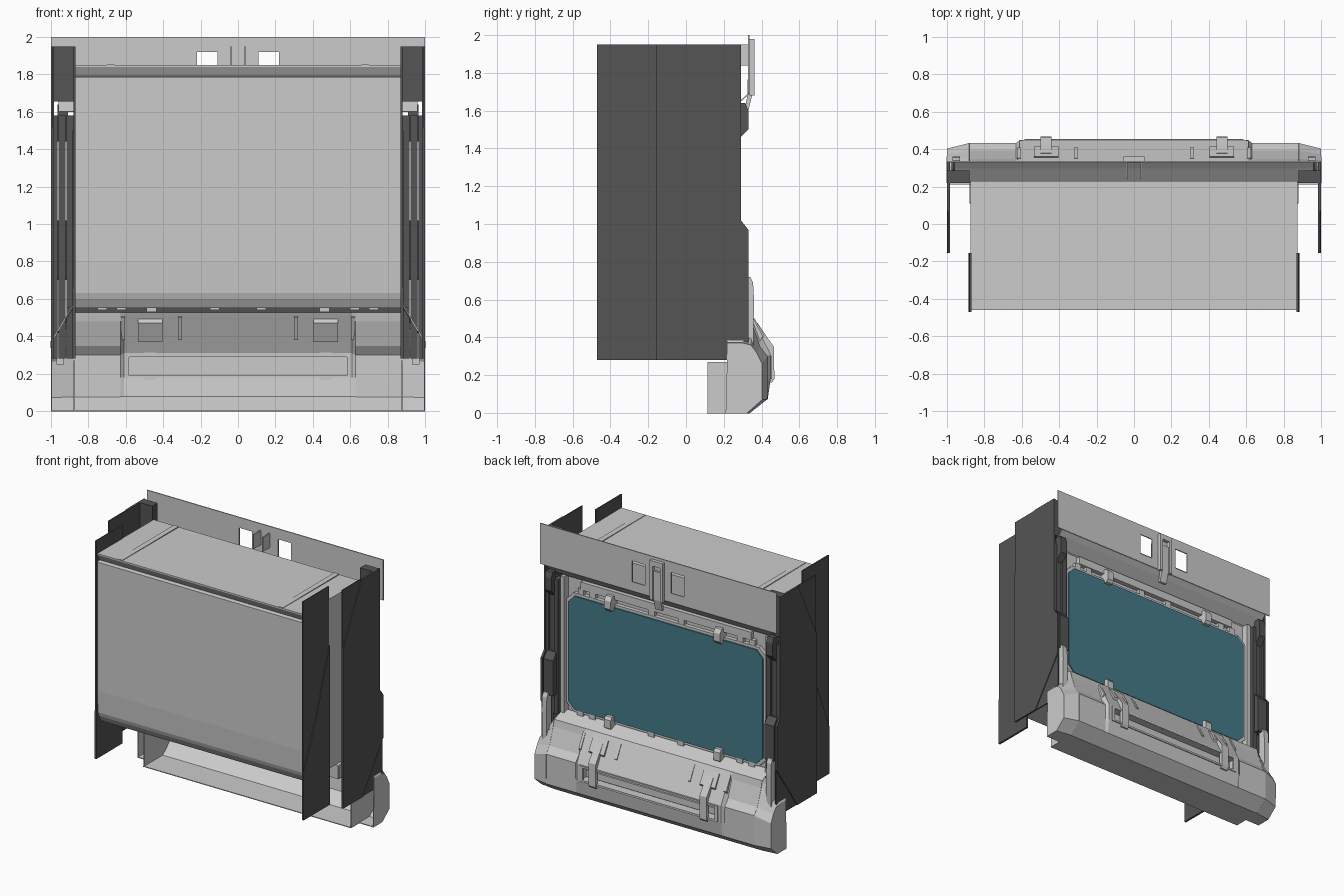
import bpy, bmesh

if "Cube" in bpy.data.objects:
    bpy.data.objects.remove(bpy.data.objects["Cube"])

def material(name, col):
    m = bpy.data.materials.new(name)
    m.diffuse_color = col
    m.use_nodes = True
    m.node_tree.nodes["Principled BSDF"].inputs["Base Color"].default_value = m.diffuse_color
    return m

DARK = material("dark_grey", (0.09, 0.09, 0.09, 1))
TEAL = material("teal", (0.06, 0.2, 0.25, 1))

def finish(name, bm, mat=None):
    bmesh.ops.recalc_face_normals(bm, faces=bm.faces)
    me = bpy.data.meshes.new(name)
    bm.to_mesh(me)
    bm.free()
    ob = bpy.data.objects.new(name, me)
    bpy.context.collection.objects.link(ob)
    if mat:
        me.materials.append(mat)
    return ob

def prism(name, pts, axis, a, b, mat=None):
    """Extrude a 2D outline: axis x takes (y, z) points, axis y takes (x, z)."""
    bm = bmesh.new()
    put = (lambda p, t: (t, p[0], p[1])) if axis == 'x' else (lambda p, t: (p[0], t, p[1]))
    r0 = [bm.verts.new(put(p, a)) for p in pts]
    r1 = [bm.verts.new(put(p, b)) for p in pts]
    bm.faces.new(r0)
    bm.faces.new(r1)
    n = len(pts)
    for i in range(n):
        bm.faces.new((r0[i], r0[(i + 1) % n], r1[(i + 1) % n], r1[i]))
    return finish(name, bm, mat)

def box(name, x0, x1, y0, y1, z0, z1, mat=None):
    return prism(name, [(x0, z0), (x1, z0), (x1, z1), (x0, z1)], 'y', y0, y1, mat)

def sheet(name, stations, thick=0.006, mat=None):
    """Thin skin lofted between (x, profile) stations."""
    bm = bmesh.new()
    rows = [[bm.verts.new((x, y, z)) for y, z in prof] for x, prof in stations]
    for r, q in zip(rows, rows[1:]):
        for i in range(len(r) - 1):
            bm.faces.new((r[i], r[i + 1], q[i + 1], q[i]))
    ob = finish(name, bm, mat)
    sol = ob.modifiers.new("thickness", 'SOLIDIFY')
    sol.thickness = thick
    sol.offset = 0
    return ob

# main box with top lip, front panel and tucked lower edge
prism("cabinet_box", [(-.46, 1.85), (-.46, 1.84), (-.43, 1.79), (-.46, 1.785), (-.46, .8),
                      (-.45, .63), (-.44, .6), (-.41, .55), (.21, .55), (.21, 1.6),
                      (.23, 1.62), (.23, 1.845)], 'x', -.875, .875)
for s in (-1, 1):
    box("top_seam", s * .66, s * .70, -.455, .225, 1.845, 1.853)

# side walls: front part flush with the box, rear part stepped outward
REAR = [(-.155, .28), (.33, .28), (.33, .97), (.29, 1.02), (.29, 1.95), (-.155, 1.95)]
for s in (-1, 1):
    prism("front_side_wall", [(-.47, .28), (-.155, .28), (-.155, 1.95), (-.47, 1.95)],
          'x', s * .87, s * .88, DARK)
    prism("front_wall_overlay", [(-.47, .28), (-.155, .28), (-.155, 1.5), (-.32, 1.0), (-.47, .64)],
          'x', s * .88, s * .886, DARK)
    prism("rear_side_wall", REAR, 'x', s * .985, s * .994, DARK)
    prism("rear_wall_overlay", [(-.155, .28), (.08, .28), (.33, .64), (.33, .97), (.29, 1.02),
                                (.29, 1.95), (.07, 1.95), (-.155, 1.5)],
          'x', s * .994, s * 1.0, DARK)
    # vertical rails closing the gap at the back
    box("inner_rail", s * .88, s * .917, .23, .29, .55, 1.58, DARK)
    box("inner_rail_foot", s * .88, s * .917, .24, .30, .28, .55, DARK)
    box("middle_rail", s * .922, s * .96, .22, .275, .28, 1.58, DARK)
    box("outer_rail", s * .964, s * .985, .22, .285, .28, 1.58, DARK)
    box("upper_rail", s * .88, s * .985, .22, .285, 1.655, 1.95, DARK)
    prism("rail_latch", [(.27, 1.44), (.29, 1.46), (.33, 1.5), (.33, 1.6), (.315, 1.64), (.27, 1.64)],
          'x', s * .91, s * .965, DARK)
    prism("rail_guard", [(.27, .7), (.33, .7), (.33, .97), (.29, 1.02), (.27, 1.02)],
          'x', s * .895, s * .975, DARK)
    prism("support_rod", [(.3, .25), (.355, .25), (.36, .6), (.355, .69), (.34, .72), (.3, .72)],
          'x', s * .93, s * .97)

# rear header panel with two windows and a lower return
Y0, Y1 = .328, .336
box("header_top", -1, 1, Y0, Y1, 1.92, 2)
box("header_middle", -.11, .11, Y0, Y1, 1.76, 1.92)
box("header_bottom", -1, 1, Y0, Y1, 1.69, 1.76)
for s in (-1, 1):
    box("header_side", s * .22, s, Y0, Y1, 1.76, 1.92)
    box("header_latch_bar", s * .032, s * .055, Y1, .362, 1.68, 1.96)
    box("header_latch_bracket", s * .035, s * .043, .24, Y0, 1.84, 1.95)
HEAD = [(.332, 1.69), (.30, 1.66), (.225, 1.6)]
sheet("header_return", [(-.96, HEAD), (.96, HEAD)])
box("header_latch_bridge", -.055, .055, Y1, .362, 1.94, 1.98)
prism("header_latch_tongue", [(.33, 1.9), (.35, 1.9), (.35, 1.68), (.33, 1.6), (.31, 1.6), (.325, 1.68)],
      'x', -.03, .03)

# screen and its frame
def chamfered(w, z0, z1, c):
    return [(-w + c, z0), (w - c, z0), (w, z0 + c), (w, z1 - c),
            (w - c, z1), (-w + c, z1), (-w, z1 - c), (-w, z0 + c)]

prism("screen_bezel", chamfered(.845, .58, 1.49, .06), 'y', .21, .24)
prism("screen", chamfered(.825, .6, 1.47, .055), 'y', .235, .25, TEAL)
box("frame_top_ledge", -.72, .72, .21, .245, 1.53, 1.59)
for s in (-1, 1):
    box("frame_side", s * .85, s * .88, .21, .26, .55, 1.6)
    for x in (.1, .6, .7):
        box("frame_top_rib", s * x, s * (x + .05), .21, .238, 1.48, 1.53)
        box("frame_bottom_rib", s * x, s * (x + .05), .21, .245, .54, .6)
    # clips holding the screen, above and below
    for z, d in ((1.47, 1), (.62, -1)):
        prism("screen_clip", [(.21, z - .02 * d), (.275, z - .02 * d), (.29, z), (.29, z + .06 * d),
                              (.27, z + .09 * d), (.21, z + .09 * d)], 'x', s * .435, s * .49)

# base shell: middle with handle recess, outer pockets and narrowed ends
LOW = [(.11, 0), (.335, 0), (.43, .075)]
TOP = [(.40, .40), (.35, .5), (.335, .53), (.22, .57)]
MID = LOW + [(.445, .18), (.445, .31)] + TOP
RECESS = LOW + [(.445, .18), (.445, .19), (.385, .19), (.385, .29), (.445, .29), (.445, .31)] + TOP
OUTER = LOW + [(.43, .18), (.43, .30), (.39, .35), (.345, .48), (.335, .53), (.22, .57)]
SIDE = [(.21, 0)] + OUTER[1:]
END = [(.21, 0), (.32, 0), (.40, .07), (.40, .18), (.40, .26), (.37, .32), (.34, .36), (.3, .37), (.22, .37)]
sheet("base_middle", [(-.58, RECESS), (.58, RECESS)])
for s in (-1, 1):
    sheet("base_outer", [(s * .58, MID), (s * .61, MID), (s * .63, OUTER), (s * .88, OUTER)])
    sheet("base_end", [(s * .88, SIDE), (s * 1.0, END)])
    prism("base_end_cap", END, 'x', s * .994, s * 1.0)
    prism("base_inner_plate", [(.115, 0), (.34, 0), (.42, .08), (.42, .25), (.36, .27), (.115, .27)],
          'x', s * .872, s * .88)
    box("recess_end", s * .575, s * .585, .385, .445, .19, .29)
    box("handle_frame_end", s * .56, s * .585, .44, .455, .18, .30)
    # sloped ribs on the base top
    for x in (.31, .615):
        prism("base_rib", [(.33, .50), (.352, .51), (.408, .405), (.39, .38)],
              'x', s * (x - .01), s * (x + .01))
    # strap latches hooking over the base
    prism("latch_bracket", [(.335, .47), (.36, .505), (.415, .41), (.39, .37)], 'x', s * .405, s * .535)
    prism("latch_strap", [(.36, .46), (.38, .475), (.43, .40), (.465, .35), (.468, .18), (.455, .16),
                          (.44, .16), (.44, .33), (.40, .39)], 'x', s * .44, s * .50)
for z in (.18, .288):
    box("handle_frame_bar", -.585, .585, .44, .455, z, z + .014)
box("handle_bar", -.55, .55, .40, .425, .215, .265)
